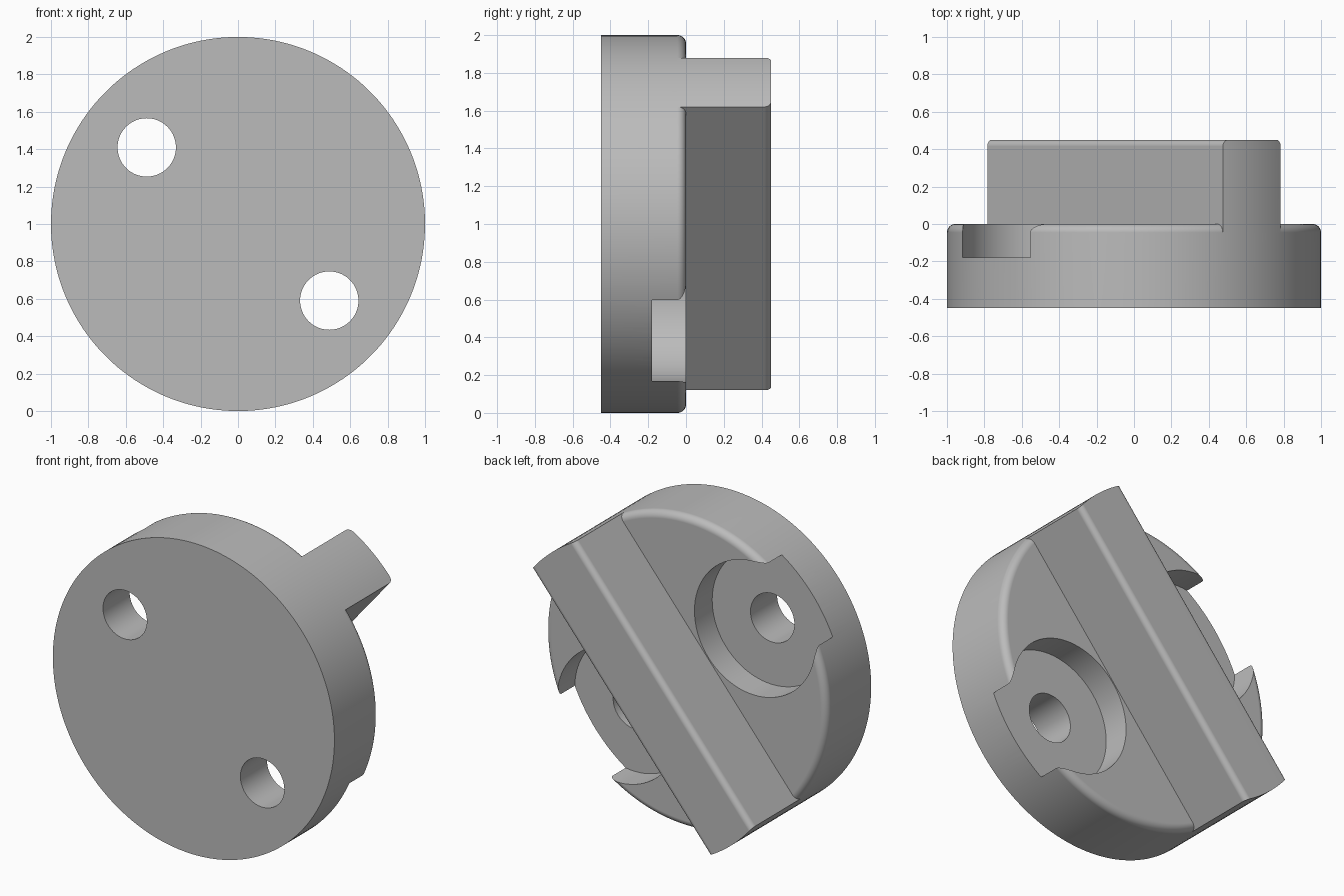
import bpy, bmesh, math
from mathutils import Matrix, Vector

cube = bpy.data.objects.get("Cube")
if cube:
    bpy.data.objects.remove(cube, do_unlink=True)

grey = bpy.data.materials.new("plain grey")
grey.use_nodes = True
colour = (0.5, 0.5, 0.5, 1)
grey.diffuse_color = colour
grey.node_tree.nodes["Principled BSDF"].inputs["Base Color"].default_value = colour

# Part frame: local x points to a hole, local y runs along the bar, local z to the back
tilt = math.radians(140)
c, s = math.cos(tilt), math.sin(tilt)
FRAME = Matrix(((c, s, 0, 0), (0, 0, 1, 0), (s, -c, 0, 1), (0, 0, 0, 1)))

FRONT, BACK = -0.45, 0.45
HOLE_OFFSET, HOLE_R, POCKET_R, POCKET_FLOOR = 0.637, 0.156, 0.428, -0.18
RIM_ROUND, BAR_ROUND, BAR_HALF = 0.045, 0.035, 0.202


def make_object(name, bm):
    bmesh.ops.recalc_face_normals(bm, faces=bm.faces)
    mesh = bpy.data.meshes.new(name)
    bm.to_mesh(mesh)
    bm.free()
    mesh.materials.append(grey)
    ob = bpy.data.objects.new(name, mesh)
    ob.matrix_world = FRAME
    bpy.context.collection.objects.link(ob)
    return ob


def turned(name, profile, segments, offset=0):
    """Closed solid turned around local z from (radius, height) points."""
    bm = bmesh.new()
    rings = []
    for r, h in profile:
        angles = [math.tau * i / segments for i in range(segments)]
        rings.append([bm.verts.new((offset + r * math.cos(a), r * math.sin(a), h)) for a in angles])
    for low, high in zip(rings, rings[1:]):
        for i in range(segments):
            j = (i + 1) % segments
            bm.faces.new((low[i], low[j], high[j], high[i]))
    bm.faces.new(rings[0][::-1])
    bm.faces.new(rings[-1])
    return make_object(name, bm)


def arc(cx, cy, radius, steps=8):
    turns = [math.pi / 2 * i / steps for i in range(steps + 1)]
    return [(cx + radius * math.cos(a), cy + radius * math.sin(a)) for a in turns]


def cut(ob, cutter, operation):
    mod = ob.modifiers.new("cut", 'BOOLEAN')
    mod.object, mod.operation, mod.solver = cutter, operation, 'EXACT'
    bpy.context.view_layer.update()
    bpy.context.view_layer.objects.active = ob
    bpy.ops.object.modifier_apply(modifier=mod.name)
    bpy.data.objects.remove(cutter, do_unlink=True)


def finish(ob):
    bpy.ops.object.select_all(action='DESELECT')
    ob.select_set(True)
    bpy.context.view_layer.objects.active = ob
    bpy.ops.object.shade_smooth_by_angle(angle=math.radians(30))
    ob.modifiers.new("flat caps", 'WEIGHTED_NORMAL').keep_sharp = True


# Round base with a softened back rim
rim = arc(1 - RIM_ROUND, -RIM_ROUND, RIM_ROUND)
base = turned("round_base", [(1, FRONT)] + rim, 160)

# Screw pockets that break through the rim, each with a through hole
for side in (-1, 1):
    steps = [(HOLE_R, -1), (HOLE_R, POCKET_FLOOR), (POCKET_R, POCKET_FLOOR), (POCKET_R, 1)]
    cut(base, turned("pocket_cutter", steps, 80, side * HOLE_OFFSET), 'DIFFERENCE')

# Diagonal bar with rounded long edges, its ends trimmed to the base's outline
right = arc(BAR_HALF - BAR_ROUND, BACK - BAR_ROUND, BAR_ROUND)
section = [(BAR_HALF, -RIM_ROUND)] + right
section += [(-x, z) for x, z in reversed(section)]
bm = bmesh.new()
end = bm.faces.new([bm.verts.new((x, -1.2, z)) for x, z in section])
grown = bmesh.ops.extrude_face_region(bm, geom=[end])["geom"]
bmesh.ops.translate(bm, vec=Vector((0, 2.4, 0)),
                    verts=[v for v in grown if isinstance(v, bmesh.types.BMVert)])
if not any(f == end for f in bm.faces):
    bmesh.ops.holes_fill(bm, edges=bm.edges)
bar = make_object("diagonal_bar", bm)
cut(bar, turned("end_trimmer", [(1, -1), (1, 1)], 160), 'INTERSECT')

for part in (base, bar):
    finish(part)
